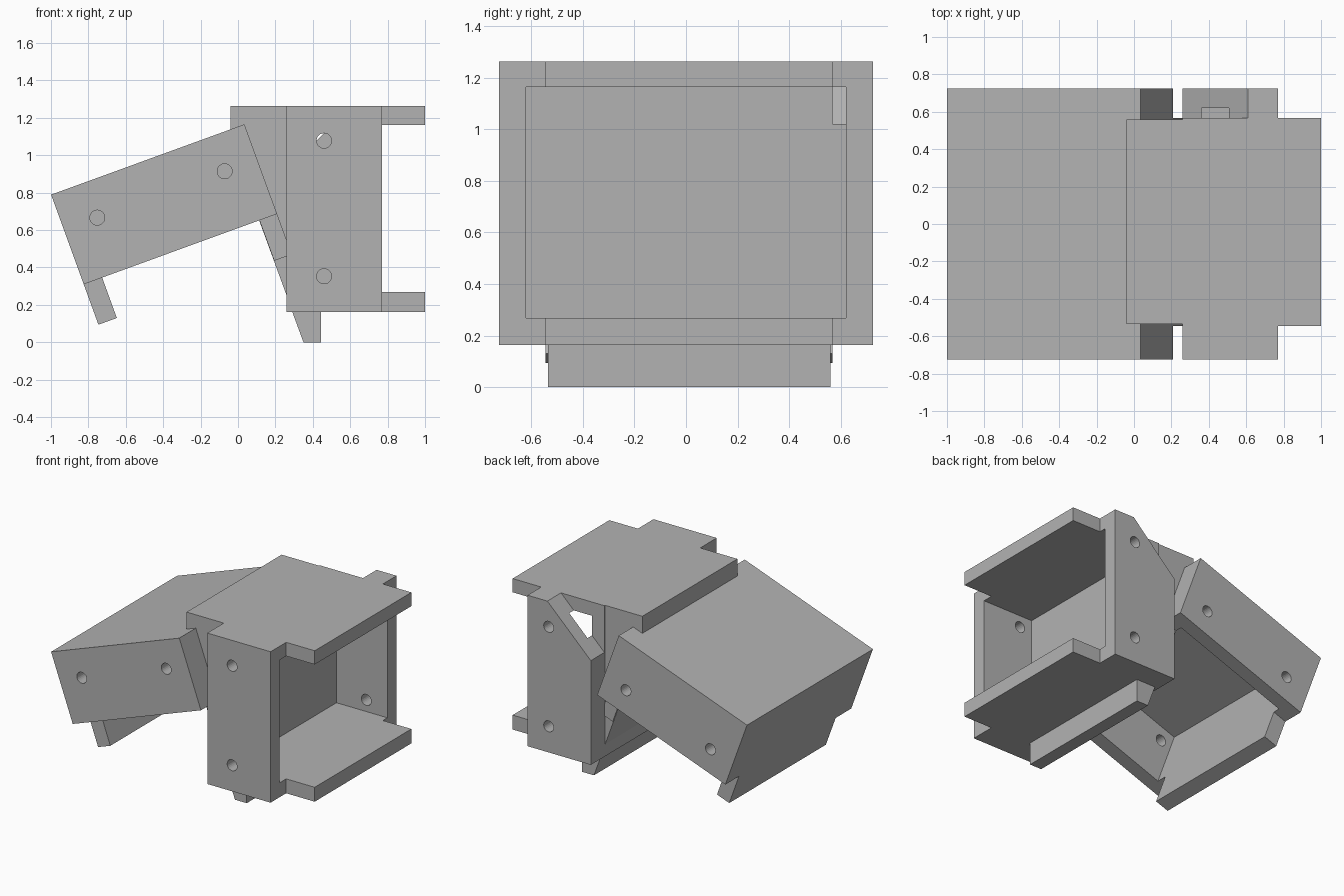
import bpy, bmesh, math
from mathutils import Matrix, Vector

cube = bpy.data.objects.get("Cube")
if cube:
    bpy.data.objects.remove(cube, do_unlink=True)

GREY = (0.45, 0.45, 0.45, 1)
mat = bpy.data.materials.new("plain_grey")
mat.use_nodes = True
mat.diffuse_color = GREY
mat.node_tree.nodes["Principled BSDF"].inputs["Base Color"].default_value = GREY


def prism(name, outline, y0, y1, matrix=Matrix()):
    """Extrude an x/z outline from y0 to y1."""
    bm = bmesh.new()
    face = bm.faces.new([bm.verts.new((x, y0, z)) for x, z in outline])
    out = bmesh.ops.extrude_face_region(bm, geom=[face])
    new = [v for v in out["geom"] if isinstance(v, bmesh.types.BMVert)]
    bmesh.ops.translate(bm, verts=new, vec=Vector((0, y1 - y0, 0)))
    bmesh.ops.recalc_face_normals(bm, faces=bm.faces)
    mesh = bpy.data.meshes.new(name)
    bm.to_mesh(mesh)
    bm.free()
    mesh.materials.append(mat)
    obj = bpy.data.objects.new(name, mesh)
    obj.matrix_world = matrix
    bpy.context.collection.objects.link(obj)
    return obj


def rect(x0, x1, z0, z1):
    return [(x0, z0), (x1, z0), (x1, z1), (x0, z1)]


def disc(x, z, r, n=24):
    return [(x + r * math.cos(math.tau * i / n), z + r * math.sin(math.tau * i / n))
            for i in range(n)]


def carve(obj, cutters):
    """Subtract the cutters, bake the result and drop the cutters."""
    for c in cutters:
        c.hide_render = True
        mod = obj.modifiers.new("cut", "BOOLEAN")
        mod.operation, mod.solver, mod.object = "DIFFERENCE", "EXACT", c
    bpy.context.view_layer.update()
    graph = bpy.context.evaluated_depsgraph_get()
    baked = bpy.data.meshes.new_from_object(obj.evaluated_get(graph))
    obj.modifiers.clear()
    obj.data = baked
    for c in cutters:
        bpy.data.objects.remove(c, do_unlink=True)


WIDE, DEEP, HALF = 0.725, 0.51, 0.55
TAB_Y = (-0.545, 0.568)


def open_box(name, matrix, notch=False):
    """Tray opening along local +x, with screw holes and two end tabs."""
    body = prism(name, rect(0, DEEP, -HALF, HALF), -WIDE, WIDE, matrix)
    cutters = [prism("cavity", rect(0.1, 0.6, -0.445, 0.45), -0.62, 0.62, matrix)]
    for z in (-0.36, 0.365):
        cutters.append(prism("front_hole", disc(0.2, z, 0.04), -0.8, -0.55, matrix))
        cutters.append(prism("back_hole", disc(0.34, z, 0.04), 0.58, 0.8, matrix))
    if notch:
        wedge = [(-0.05, 0.161), (0.4, 0.5986), (-0.05, 0.5986)]
        cutters.append(prism("corner_notch", wedge, TAB_Y[1], 0.8, matrix))
    carve(body, cutters)
    for label, z0, z1 in (("lower", -HALF, -0.445), ("upper", 0.45, HALF)):
        prism(f"{name}_{label}_tab", rect(DEEP, 0.74, z0, z1), *TAB_Y, matrix)


# Upright box and tilted box
open_box("upright_box", Matrix.Translation((0.26, 0, 0.713)), notch=True)
open_box("tilted_box", Matrix.Translation((-0.4825, 0, 0.9775))
         @ Matrix.Rotation(math.radians(70), 4, "Y"))

# Web joining the boxes, and the foot below it
prism("joining_web", [(-0.04, 1.263), (-0.04, 1.07), (0.26, 0.25), (0.26, 1.263)],
      -0.535, 0.56)
prism("foot", [(0.29, 0.163), (0.35, 0), (0.445, 0), (0.445, 0.163)], -0.535, 0.56)
